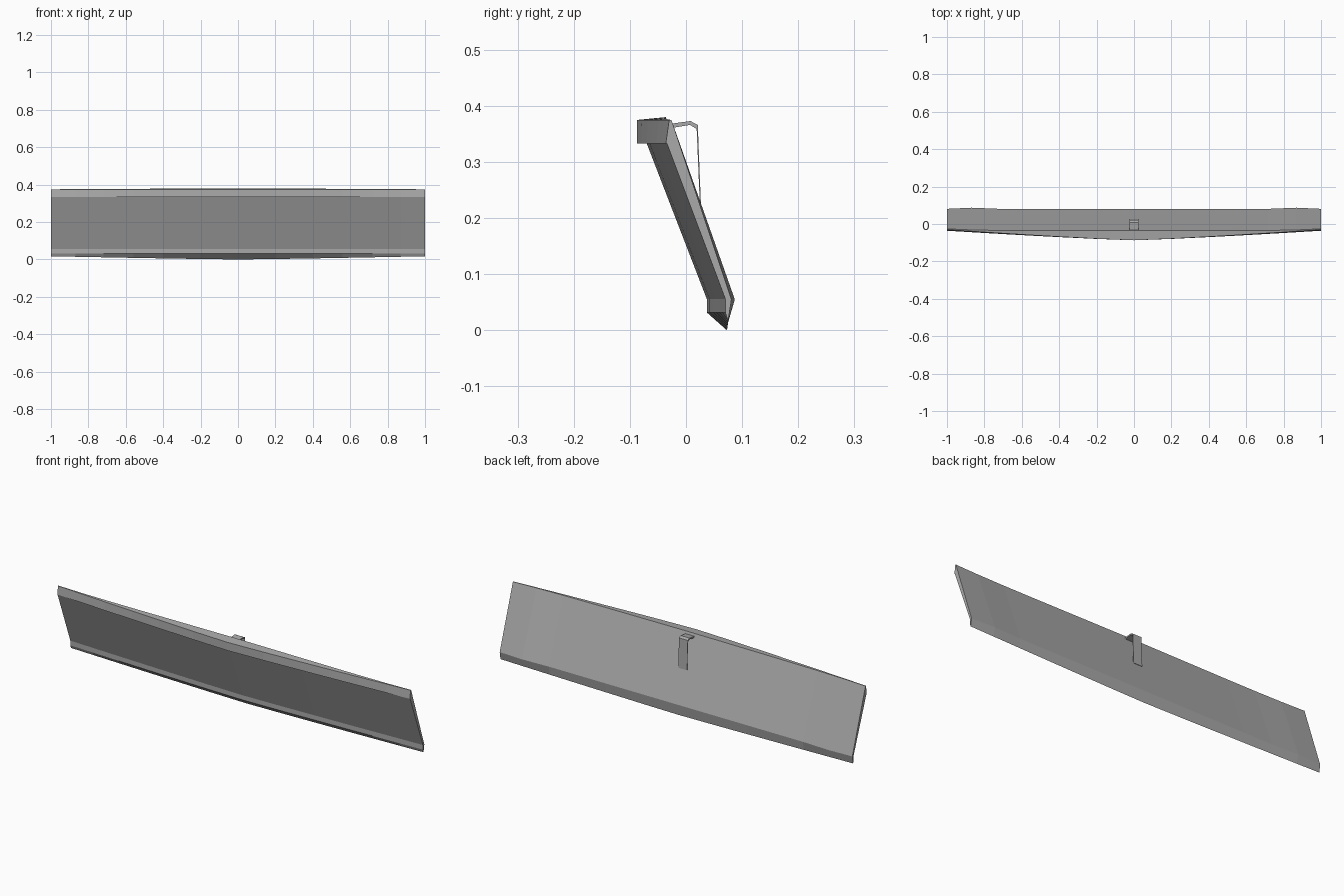
import bpy
import bmesh
from mathutils import Vector

cube = bpy.data.objects.get("Cube")
if cube:
    bpy.data.objects.remove(cube, do_unlink=True)

# One plain grey for everything
grey = bpy.data.materials.new("grey")
grey.use_nodes = True
grey.diffuse_color = (0.4, 0.4, 0.4, 1)
grey.node_tree.nodes["Principled BSDF"].inputs["Base Color"].default_value = (0.4, 0.4, 0.4, 1)


def loft(name, rings):
    """Skin closed rings of points in order and cap both ends."""
    bm = bmesh.new()
    loops = [[bm.verts.new(p) for p in ring] for ring in rings]
    n = len(loops[0])
    for a, b in zip(loops, loops[1:]):
        for i in range(n):
            j = (i + 1) % n
            bm.faces.new((a[i], a[j], b[j], b[i]))
    bm.faces.new(loops[0])
    bm.faces.new(loops[-1])
    bmesh.ops.recalc_face_normals(bm, faces=bm.faces)
    mesh = bpy.data.meshes.new(name)
    bm.to_mesh(mesh)
    bm.free()
    mesh.materials.append(grey)
    obj = bpy.data.objects.new(name, mesh)
    bpy.context.collection.objects.link(obj)
    return obj


# Leaning panel: (y, z) section at the middle and at the ends,
# running from the top back edge over the front lips to the back
middle = [(-0.036, 0.38), (-0.087, 0.375), (-0.087, 0.333), (-0.070, 0.333),
          (0.037, 0.056), (0.037, 0.032), (0.073, 0.0), (0.081, 0.055)]
end = [(-0.026, 0.375), (-0.030, 0.375), (-0.036, 0.333), (-0.034, 0.333),
       (0.070, 0.056), (0.070, 0.032), (0.075, 0.017), (0.081, 0.055)]

half = [0.2, 0.4, 0.56, 0.72, 0.87, 1.0]
stations = [-x for x in reversed(half)] + [0.0] + half
rings = []
for x in stations:
    t = abs(x) ** 1.2
    ring = []
    for k, (m, e) in enumerate(zip(middle, end)):
        # the back edges stay straight and only turn near the ends
        f = abs(x) ** 6 if k == 0 else t
        y = m[0] + (e[0] - m[0]) * f
        z = m[1] + (e[1] - m[1]) * t
        if k == 7 and abs(x) == 0.87:
            y += 0.006
        ring.append(Vector((x, y, z)))
    rings.append(ring)
loft("bowed_panel", rings)

# Hook strap: a thin bent strip from the top edge down to the back
outer = [(-0.036, 0.367), (0.008, 0.373), (0.021, 0.366), (0.027, 0.215)]
inner = [(0.025, 0.215), (0.019, 0.359), (0.007, 0.366), (-0.030, 0.360)]
strap = outer + inner
loft("hook_strap", [[Vector((x, y, z)) for y, z in strap] for x in (-0.025, 0.025)])
